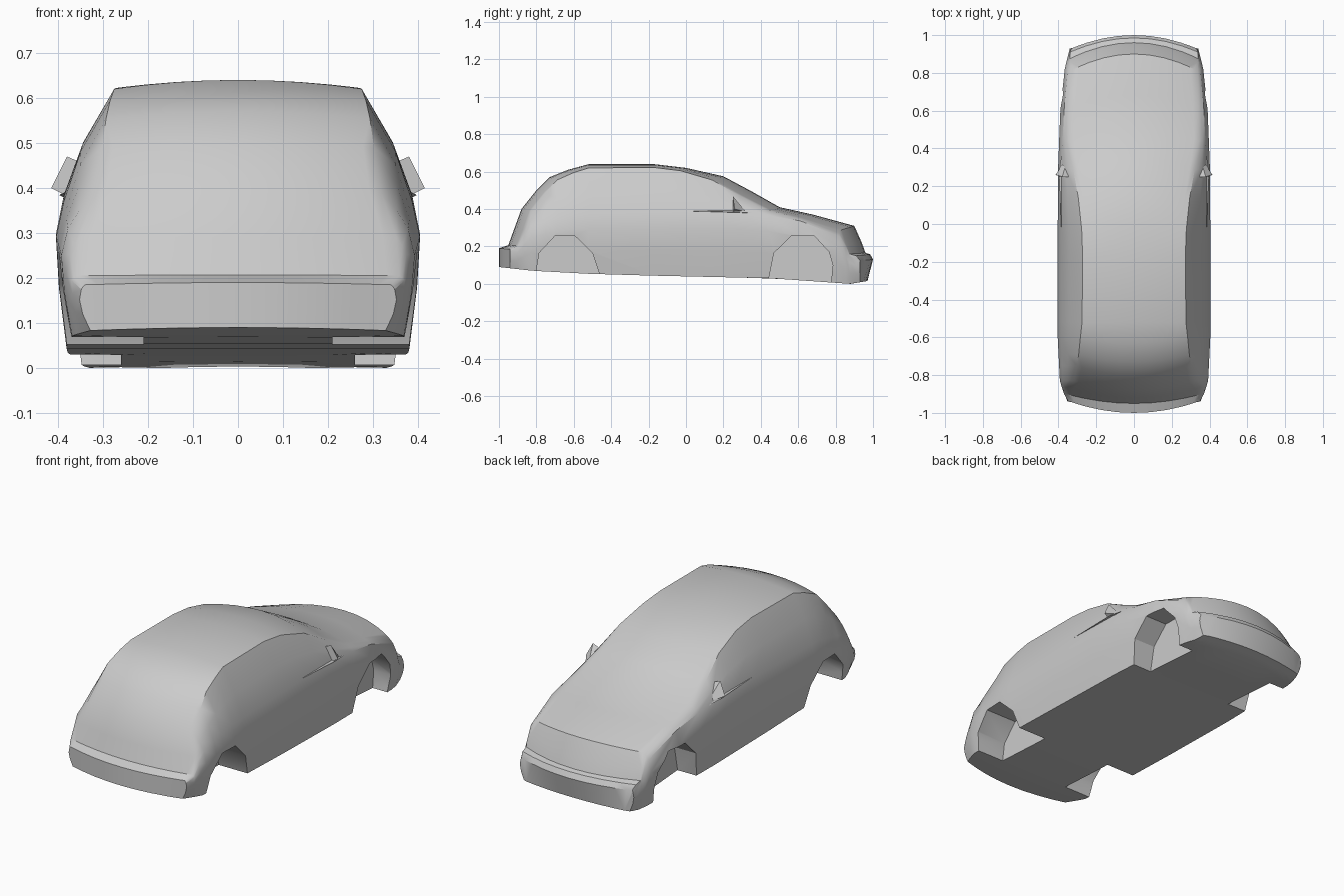
import bpy, bmesh

if "Cube" in bpy.data.objects:
    bpy.data.objects.remove(bpy.data.objects["Cube"])

def lerp_curve(pts, t):
    if t <= pts[0][0]:
        return pts[0][1]
    for (a, va), (b, vb) in zip(pts, pts[1:]):
        if t <= b:
            return va + (vb - va) * (t - a) / (b - a)
    return pts[-1][1]

def make_object(name, verts, faces):
    bm = bmesh.new()
    vs = [bm.verts.new(v) for v in verts]
    for f in faces:
        bm.faces.new([vs[i] for i in f])
    bmesh.ops.remove_doubles(bm, verts=bm.verts, dist=1e-5)
    bmesh.ops.recalc_face_normals(bm, faces=bm.faces)
    me = bpy.data.meshes.new(name)
    bm.to_mesh(me)
    bm.free()
    ob = bpy.data.objects.new(name, me)
    bpy.context.collection.objects.link(ob)
    return ob

# Ribs along the body: centre y, centre z, sweep of the edge in y, edge z, edge half-width
RIBS = [
    (-1.00, .190, .06, .185, .340), (-.95, .207, .05, .205, .358),
    (-.92, .290, .055, .290, .352), (-.88, .400, .05, .390, .318),
    (-.80, .500, .05, .490, .302), (-.73, .570, .04, .555, .293),
    (-.63, .610, .03, .595, .284), (-.52, .640, .00, .620, .275),
    (-.17, .640, .00, .622, .272), (.00, .620, -.03, .605, .277),
    (.20, .575, -.06, .555, .295), (.35, .495, -.06, .470, .322),
    (.50, .410, -.06, .395, .345), (.68, .370, -.07, .350, .340),
    (.90, .310, -.08, .285, .318), (.94, .220, -.085, .215, .335),
    (.96, .165, -.085, .160, .340), (.985, .158, -.075, .150, .338),
    (1.00, .130, -.07, .125, .330)]

# Side lines along y
BELT_Z = [(-.94, .175), (-.90, .195), (-.83, .31), (-.6, .37), (0, .385), (.3, .38),
          (.45, .365), (.65, .33), (.82, .255), (.86, .19), (.875, .15), (.93, .115)]
BELT_W = [(-.94, .348), (-.90, .37), (-.83, .378), (-.6, .387), (.3, .387),
          (.5, .375), (.7, .365), (.83, .35), (.93, .335)]
MAX_W = [(-.94, .352), (-.84, .392), (-.6, .404), (-.2, .405), (.3, .402),
         (.7, .386), (.83, .365), (.93, .34)]
FLOOR_Z = [(-1, .09), (-.82, .07), (-.45, .05), (.45, .03), (.88, 0), (.97, .015)]
U = [0, .25, .5, .75, .92]

def half_rib(yc, zc, sweep, ze, we):
    y = yc + sweep
    pts = [(u * we, yc + sweep * u * u, ze + (zc - ze) * (1 - u * u)) for u in U]
    zb, wb = lerp_curve(BELT_Z, y), lerp_curve(BELT_W, y)
    wm, zs = lerp_curve(MAX_W, y), lerp_curve(FLOOR_Z, y)
    ws = wm - .024
    h = zb - zs
    pts += [(we, y, ze),
            ((we + wb) / 2 + .06 * (ze - zb), y, (ze + zb) / 2),
            (wb, y, zb), (wm, y, zs + h * .75), (wm - .007, y, zs + h * .4), (ws, y, zs)]
    for u in reversed(U):
        yb = yc + sweep * u * u
        yb -= max(0, yb - .94) * .5
        pts.append((u * ws, yb, lerp_curve(FLOOR_Z, yb)))
    return pts

# Body shell: lofted ribs with mirrored halves and strip end caps
verts, faces = [], []
for side in (1, -1):
    base = len(verts)
    halves = [half_rib(*r) for r in RIBS]
    n = len(halves[0])
    for h in halves:
        verts += [(side * x, y, z) for x, y, z in h]
    for i in range(len(RIBS) - 1):
        for j in range(n - 1):
            a = base + i * n + j
            faces.append((a, a + 1, a + n + 1, a + n))
    for i in (0, len(RIBS) - 1):
        s = base + i * n
        for j in range(len(U) - 1):
            faces.append((s + j, s + j + 1, s + n - 2 - j, s + n - 1 - j))
        k = len(U) - 1
        faces.append([s + j for j in range(k, n - k)])
body = make_object("car_body", verts, faces)

# Wheel arches cut from the body
REAR = [(-.815, -.1), (-.80, .07), (-.785, .165), (-.70, .257), (-.595, .257),
        (-.50, .165), (-.462, .05), (-.44, -.1)]
FRONT = [(.43, -.1), (.443, .03), (.47, .165), (.565, .257), (.685, .257),
         (.765, .17), (.785, .10), (.765, -.1)]

def prism(name, outline, x0, x1):
    n = len(outline)
    vs = [(x, y, z) for x in (x0, x1) for y, z in outline]
    fs = [tuple(range(n)), tuple(range(n, 2 * n))]
    fs += [(i, (i + 1) % n, n + (i + 1) % n, n + i) for i in range(n)]
    return make_object(name, vs, fs)

cutters = []
for outline, inner in ((REAR, .21), (FRONT, .26)):
    for s in (1, -1):
        c = prism("arch_cutter", outline, s * inner, s * .6)
        c.hide_render = True
        m = body.modifiers.new("arch", 'BOOLEAN')
        m.operation = 'DIFFERENCE'
        m.solver = 'EXACT'
        m.object = c
        cutters.append(c)
bpy.context.view_layer.update()
dg = bpy.context.evaluated_depsgraph_get()
cut_mesh = bpy.data.meshes.new_from_object(body.evaluated_get(dg))
body.modifiers.clear()
body.data = cut_mesh
for c in cutters:
    bpy.data.objects.remove(c)
bpy.context.view_layer.objects.active = body
body.select_set(True)
bpy.ops.object.shade_smooth_by_angle(angle=0.6)

# Door mirrors and the thin sill ledges under the side windows
for s, label in ((1, "right"), (-1, "left")):
    quad = [(.345, .25, .455), (.38, .25, .47), (.415, .26, .40), (.385, .25, .385)]
    tip = [(.365, .30, .41), (.375, .32, .385)]
    make_object("door_mirror_" + label, [(s * x, y, z) for x, y, z in quad + tip],
                [(0, 1, 2, 3), (0, 1, 4), (1, 2, 5, 4), (2, 3, 5), (3, 0, 4, 5)])
    ledge = [(.385, -.02, .39), (.385, .36, .378), (.397, .27, .384), (.385, .30, .392)]
    make_object("window_ledge_" + label, [(s * x, y, z) for x, y, z in ledge],
                [(0, 1, 2), (0, 2, 3), (1, 3, 2), (0, 3, 1)])
